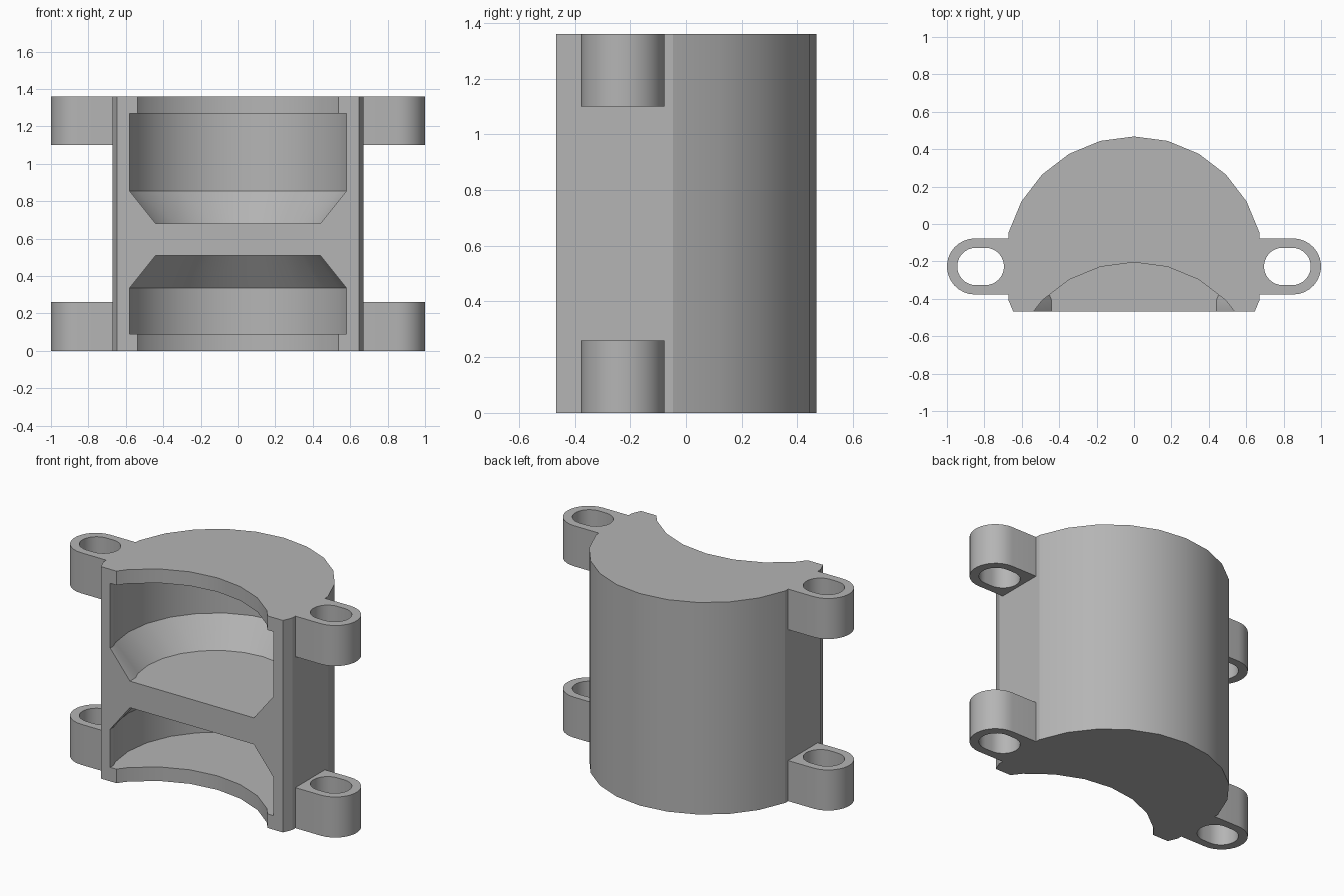
import bpy, bmesh
from math import sin, cos, radians

cube = bpy.data.objects.get("Cube")
if cube:
    bpy.data.objects.remove(cube, do_unlink=True)

grey = bpy.data.materials.new("plain grey")
grey.use_nodes = True
colour = (0.46, 0.46, 0.46, 1)
grey.diffuse_color = colour
grey.node_tree.nodes["Principled BSDF"].inputs["Base Color"].default_value = colour

AXIS = -0.227    # y of the housing axis
FRONT = -0.467   # y of the flat front face


def arc(cx, cy, r, start, end, step):
    """Points on an arc; angles are measured from +y towards +x."""
    return [(cx + r * sin(radians(a)), cy + r * cos(radians(a)))
            for a in range(start, end + 1, step)]


def loft(name, sections):
    """Closed solid through (z, outline) sections."""
    bm = bmesh.new()
    rings = [[bm.verts.new((x, y, z)) for x, y in pts] for z, pts in sections]
    bm.faces.new(rings[0])
    bm.faces.new(rings[-1])
    for low, high in zip(rings, rings[1:]):
        for i in range(len(low)):
            bm.faces.new((low[i - 1], low[i], high[i], high[i - 1]))
    bmesh.ops.recalc_face_normals(bm, faces=bm.faces)
    mesh = bpy.data.meshes.new(name)
    bm.to_mesh(mesh)
    bm.free()
    mesh.materials.append(grey)
    ob = bpy.data.objects.new(name, mesh)
    bpy.context.collection.objects.link(ob)
    return ob


def activate(ob):
    bpy.ops.object.select_all(action='DESELECT')
    ob.select_set(True)
    bpy.context.view_layer.objects.active = ob


def cut(ob, cutter):
    activate(ob)
    mod = ob.modifiers.new("cut", 'BOOLEAN')
    mod.operation = 'DIFFERENCE'
    mod.solver = 'EXACT'
    mod.object = cutter
    bpy.ops.object.modifier_apply(modifier=mod.name)
    bpy.data.objects.remove(cutter, do_unlink=True)


def smooth(ob):
    activate(ob)
    bpy.ops.object.shade_smooth_by_angle(angle=radians(20))


def pocket(r, w):
    """Round pocket outline that runs out to the front at half width w."""
    (x1, y1), (x2, y2) = arc(0, AXIS, r, 105, 120, 15)
    join = y1 + (y2 - y1) * (x1 - w) / (x1 - x2)
    return ([(-w, -0.7), (-w, join)] + arc(0, AXIS, r, -105, 105, 15)
            + [(w, join), (w, -0.7)])


# Half-round housing with flat sides and a flat front
back = arc(0, AXIS, 0.695, -75, 75, 15)
side, front_x = back[-1][0], 0.646
outline = ([(-front_x, FRONT), (-side, -0.407)] + back
           + [(side, -0.407), (front_x, FRONT)])
housing = loft("housing", [(0, outline), (1.36, outline)])

# Two round pockets, each tapering towards the middle web
wide, narrow = pocket(0.62, 0.58), pocket(0.48, 0.44)
for name, lip, taper, web in (("lower", 0.09, 0.335, 0.51),
                              ("upper", 1.27, 0.855, 0.68)):
    cut(housing, loft(name + "_pocket_cutter",
                      [(lip, wide), (taper, wide), (web, narrow)]))

# Shallow curved notches through the end lips
notch = arc(0, -0.9, 0.695, 0, 345, 15)
for z in (-0.1, 1.1):
    cut(housing, loft("notch_cutter", [(z, notch), (z + 0.36, notch)]))
smooth(housing)

# Slotted mounting lugs at the four corners
for s, hand in ((1, "left"), (-1, "right")):
    lug_pts = [(side, AXIS + 0.15)] + arc(0.85, AXIS, 0.15, 0, 180, 12) + [(side, AXIS - 0.15)]
    slot_pts = arc(0.845, AXIS, 0.1, 0, 180, 12) + arc(0.795, AXIS, 0.1, 180, 360, 12)
    lug_pts, slot_pts = ([(s * x, y) for x, y in p] for p in (lug_pts, slot_pts))
    for z, level in ((0, "lower"), (1.1, "upper")):
        lug = loft(f"{level}_{hand}_lug", [(z, lug_pts), (z + 0.26, lug_pts)])
        cut(lug, loft("slot_cutter", [(z - 0.1, slot_pts), (z + 0.4, slot_pts)]))
        smooth(lug)
